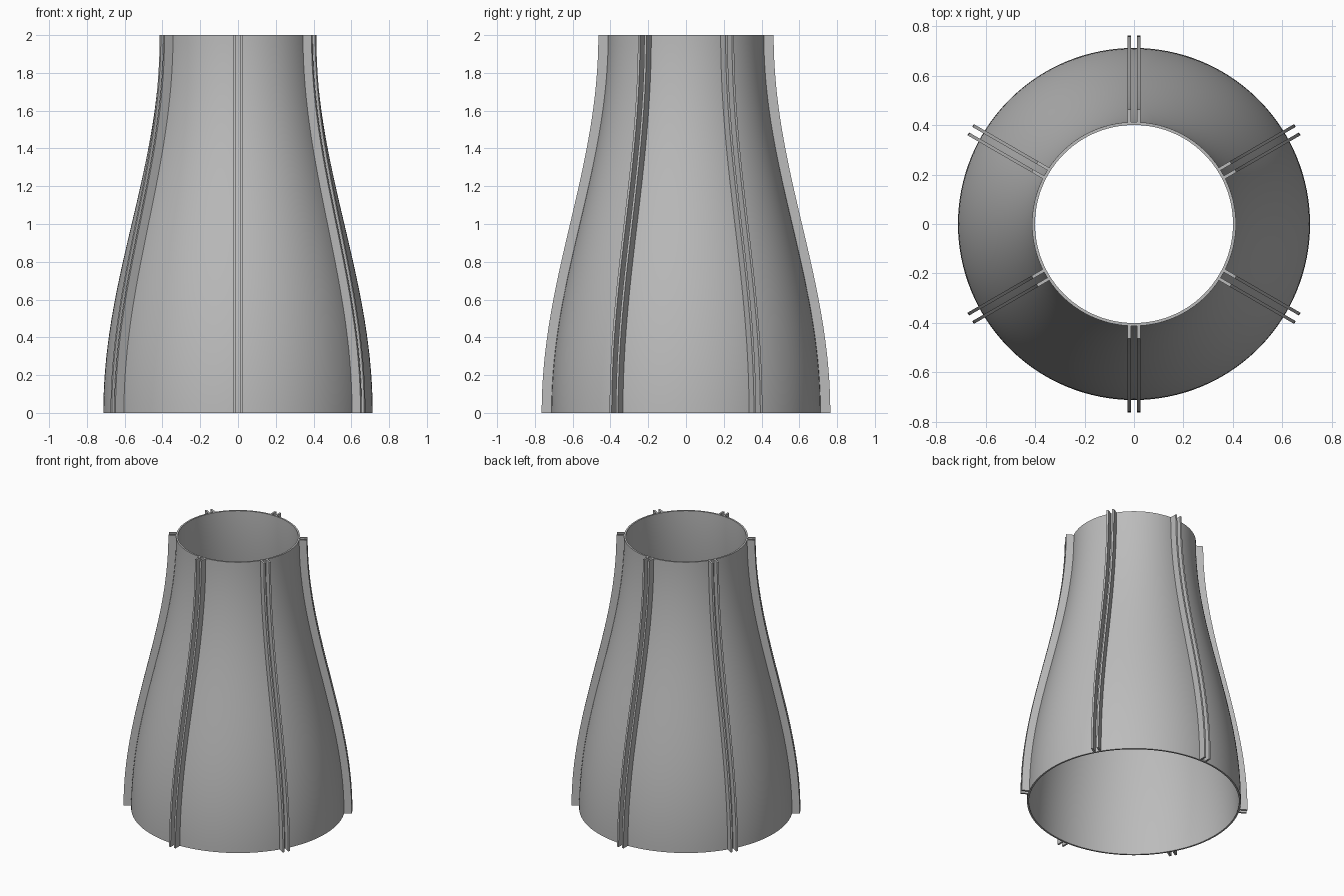
import bpy
import bmesh
from math import cos, sin, pi, radians
from mathutils import Matrix

if "Cube" in bpy.data.objects:
    bpy.data.objects.remove(bpy.data.objects["Cube"], do_unlink=True)

HEIGHT, R_BOTTOM, R_TOP = 2.0, 0.713, 0.413
WALL, FLANGE = 0.012, 0.051
STEPS, SEGMENTS = 48, 128

grey = bpy.data.materials.new("plain_grey")
grey.use_nodes = True
colour = (0.5, 0.5, 0.5, 1)
grey.diffuse_color = colour
grey.node_tree.nodes["Principled BSDF"].inputs["Base Color"].default_value = colour


def radius(z):
    """Outer wall radius: a smooth S-curve from wide base to narrow neck."""
    return (R_BOTTOM + R_TOP) / 2 + (R_BOTTOM - R_TOP) / 2 * cos(pi * z / HEIGHT)


levels = [HEIGHT * i / STEPS for i in range(STEPS + 1)]


def finish(name, bm):
    bmesh.ops.recalc_face_normals(bm, faces=bm.faces)
    mesh = bpy.data.meshes.new(name)
    bm.to_mesh(mesh)
    bm.free()
    mesh.materials.append(grey)
    obj = bpy.data.objects.new(name, mesh)
    bpy.context.collection.objects.link(obj)
    bpy.ops.object.select_all(action="DESELECT")
    obj.select_set(True)
    bpy.context.view_layer.objects.active = obj
    bpy.ops.object.shade_smooth_by_angle(angle=radians(30))
    return obj


def skin(bm, rings, closed_ends):
    """Join successive closed rings of vertices with quads."""
    for a, b in zip(rings, rings[1:]):
        n = len(a)
        for i in range(n):
            j = (i + 1) % n
            bm.faces.new((a[i], a[j], b[j], b[i]))
    if closed_ends:
        bm.faces.new(rings[0])
        bm.faces.new(rings[-1])


# Hollow shell: up the outside, down the inside, closed at both rims
bm = bmesh.new()
profile = [(radius(z), z) for z in levels]
profile += [(radius(z) - WALL, z) for z in reversed(levels)]
profile.append(profile[0])
rings = [[bm.verts.new((r * cos(2 * pi * i / SEGMENTS), r * sin(2 * pi * i / SEGMENTS), z))
          for i in range(SEGMENTS)] for r, z in profile]
skin(bm, rings, False)
bmesh.ops.remove_doubles(bm, verts=bm.verts, dist=0.0001)
finish("shell", bm)

# Six pairs of thin parallel flanges that follow the wall
for k in range(6):
    turn = Matrix.Rotation(radians(60 * k), 4, "Z")
    for side, label in ((-1, "a"), (1, "b")):
        near, far = side * 0.013, side * 0.026
        bm = bmesh.new()
        rings = []
        for z in levels:
            r_in, r_out = radius(z) - WALL / 2, radius(z) + FLANGE
            corners = ((near, r_in), (far, r_in), (far, r_out), (near, r_out))
            rings.append([bm.verts.new((x, -y, z)) for x, y in corners])
        skin(bm, rings, True)
        bm.transform(turn)
        finish(f"flange_{k + 1}_{label}", bm)
